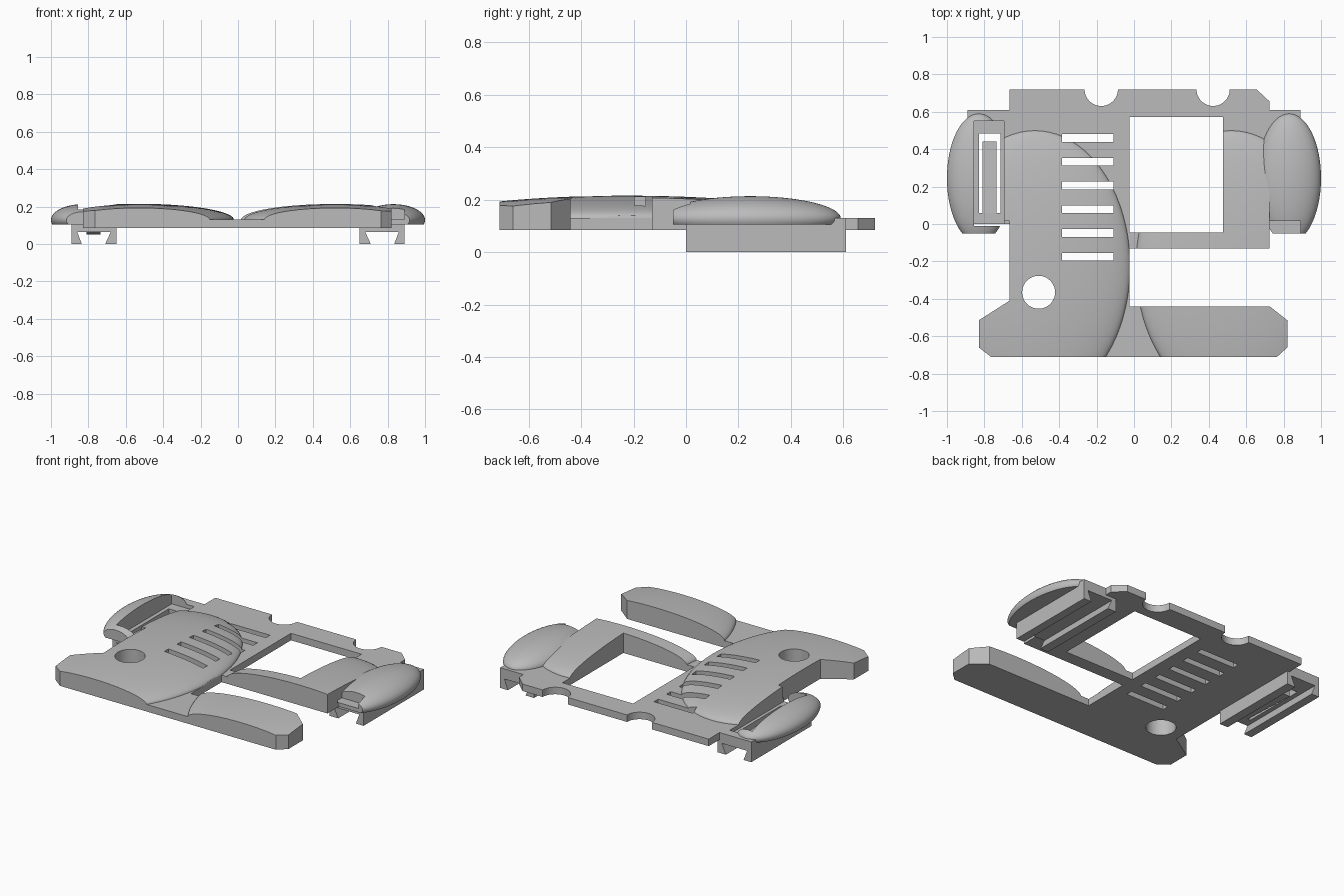
import bpy, bmesh, math

cube = bpy.data.objects.get("Cube")
if cube:
    bpy.data.objects.remove(cube)

grey = bpy.data.materials.new("plain_grey")
grey.use_nodes = True
grey.diffuse_color = (0.5, 0.5, 0.5, 1)
grey.node_tree.nodes["Principled BSDF"].inputs["Base Color"].default_value = (0.5, 0.5, 0.5, 1)


def finish(bm, name):
    bmesh.ops.recalc_face_normals(bm, faces=bm.faces[:])
    mesh = bpy.data.meshes.new(name)
    bm.to_mesh(mesh)
    bm.free()
    mesh.materials.append(grey)
    ob = bpy.data.objects.new(name, mesh)
    bpy.context.collection.objects.link(ob)
    return ob


def prism(name, points, low, high, axis="z"):
    """Extrude a flat profile along z, y or x."""
    place = {"z": lambda a, b, t: (a, b, t),
             "y": lambda a, b, t: (a, t, b),
             "x": lambda a, b, t: (t, a, b)}[axis]
    bm = bmesh.new()
    ends = [[bm.verts.new(place(a, b, t)) for a, b in points] for t in (low, high)]
    bm.faces.new(ends[0])
    bm.faces.new(ends[1])
    n = len(points)
    for i in range(n):
        j = (i + 1) % n
        bm.faces.new((ends[0][i], ends[0][j], ends[1][j], ends[1][i]))
    return finish(bm, name)


def box(name, x0, x1, y0, y1, z0, z1):
    return prism(name, [(x0, y0), (x1, y0), (x1, y1), (x0, y1)], z0, z1)


def disc(name, x, y, r):
    ring = [math.tau * i / 48 for i in range(48)]
    return prism(name, [(x + r * math.cos(a), y + r * math.sin(a)) for a in ring], -1, 1)


def ellipsoid(name, centre, radii):
    bm = bmesh.new()
    bmesh.ops.create_uvsphere(bm, u_segments=80, v_segments=40, radius=1)
    bmesh.ops.scale(bm, vec=radii, verts=bm.verts)
    bmesh.ops.translate(bm, vec=centre, verts=bm.verts)
    return finish(bm, name)


def combine(ob, tool, operation="DIFFERENCE", keep=False):
    mod = ob.modifiers.new("shape", "BOOLEAN")
    mod.object, mod.operation, mod.solver = tool, operation, "EXACT"
    bpy.context.view_layer.objects.active = ob
    bpy.ops.object.modifier_apply(modifier=mod.name)
    if not keep:
        bpy.data.objects.remove(tool)


# Outline shared by the plate and the domes
outline = [(-.665, .72), (.655, .72), (.725, .655), (.725, -.13), (-.025, -.13),
           (-.025, -.44), (.725, -.44), (.82, -.515), (.82, -.66), (.765, -.71),
           (-.765, -.71), (-.83, -.66), (-.83, -.515), (-.665, -.41),
           (-.665, .015), (-.695, .015), (-.695, .61), (-.665, .61)]
plate = prism("base_plate", outline, .085, .13)
for x in (-.175, .423):
    combine(plate, disc("edge_notch", x, .72, .089))

# Two shallow domes trimmed to the outline
domes = []
for name, x in (("right_dome", -.53), ("left_dome", .52)):
    dome = ellipsoid(name, (x, -.226, .128), (.51, .726, .087))
    combine(dome, prism("trim", outline, .13, .4), "INTERSECT")
    domes.append(dome)

# Window, vent slots and round hole through plate and domes
cutters = [box("window", -.025, .475, -.045, .572, -1, 1), disc("hole", -.51, -.365, .088)]
for i in range(6):
    y = -.175 + i * .127
    cutters.append(box("slot", -.385, -.11, y - .021, y + .021, -1, 1))
for cutter in cutters:
    for part in [plate] + domes:
        combine(part, cutter, keep=True)
    bpy.data.objects.remove(cutter)

# Dovetail rails and rounded side pods
parts = [plate] + domes
rail_profile = [(.65, 0), (.71, 0), (.68, .065), (.86, .065), (.835, 0),
                (.89, 0), (.89, .13), (.65, .13)]
for side, s in (("right", -1), ("left", 1)):
    rail = prism(side + "_rail", [(s * x, z) for x, z in rail_profile], 0, .61, "y")
    pod = ellipsoid(side + "_pod", (s * .83, .245, .128), (.17, .345, .085))
    combine(pod, box("trim", -2, 2, -.05, 1, .105, .4), "INTERSECT")
    if s < 0:
        # Open pocket with a slotted floor
        pocket = box("pocket", -.855, -.695, -.01, .55, .105, .5)
        combine(pod, pocket, keep=True)
        combine(rail, pocket)
        combine(rail, box("floor_opening", -.83, -.715, .06, .485, .03, .3))
    else:
        combine(pod, box("end_notch", .5, .89, -.2, .015, .13, .5))
        combine(pod, box("end_trim", .5, .725, -.2, .015, 0, .5))
    parts += [rail, pod]

# Sloping spring tongue in the pocket floor
parts.append(prism("spring_tongue", [(.06, .105), (.06, .065), (.4, .05), (.44, .05), (.44, .08)],
                   -.81, -.735, "x"))
parts.append(box("tongue_root", -.81, -.735, .05, .065, .07, .104))

bpy.ops.object.select_all(action="DESELECT")
for part in parts:
    part.select_set(True)
bpy.context.view_layer.objects.active = plate
bpy.ops.object.shade_smooth_by_angle(angle=math.radians(30))
